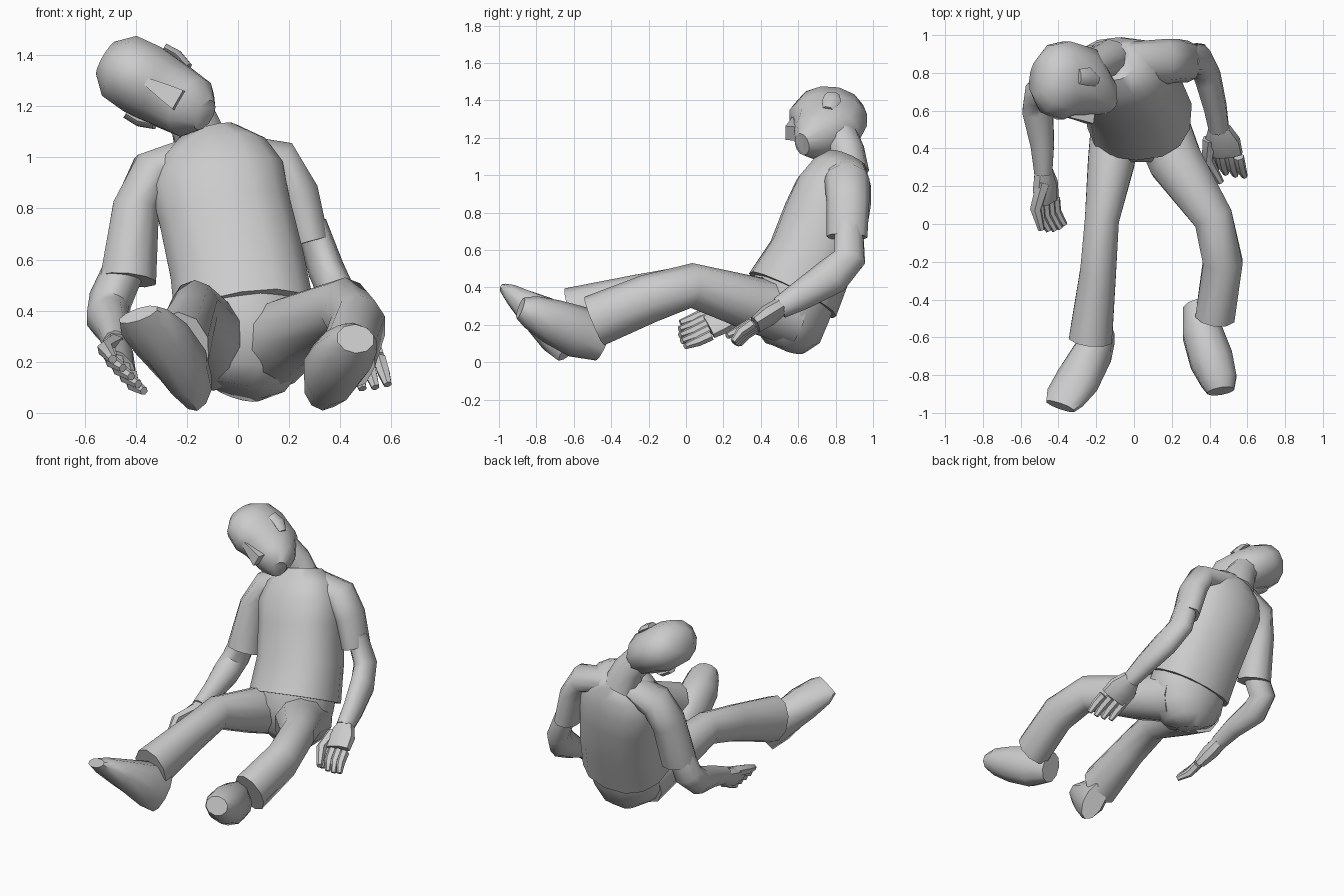
import bpy
import bmesh
import math
from mathutils import Vector, Matrix

default_cube = bpy.data.objects.get("Cube")
if default_cube:
    bpy.data.objects.remove(default_cube, do_unlink=True)

# One plain grey for the whole figure
grey = bpy.data.materials.new("plain grey")
grey.use_nodes = True
grey.diffuse_color = (0.6, 0.6, 0.6, 1)
grey.node_tree.nodes["Principled BSDF"].inputs["Base Color"].default_value = (0.6, 0.6, 0.6, 1)

SIDE_REF = Vector((0, 1, 0))
LEG_REF = Vector((0, 0, 1))
ARM_REF = Vector((0, -1, 1))


def finish(name, bm, angle=50):
    bmesh.ops.recalc_face_normals(bm, faces=bm.faces)
    mesh = bpy.data.meshes.new(name)
    bm.to_mesh(mesh)
    bm.free()
    mesh.materials.append(grey)
    obj = bpy.data.objects.new(name, mesh)
    bpy.context.collection.objects.link(obj)
    bpy.ops.object.select_all(action="DESELECT")
    obj.select_set(True)
    bpy.context.view_layer.objects.active = obj
    bpy.ops.object.shade_smooth_by_angle(angle=math.radians(angle))


def loft(name, rings, ref, sides=10, matrix=None, square=1.0):
    """Skin elliptical rings (x, y, z, half width, half depth) along their path."""
    bm = bmesh.new()
    centres = [Vector(r[:3]) for r in rings]
    loops = []
    for i, ring in enumerate(rings):
        before = centres[max(i - 1, 0)]
        after = centres[min(i + 1, len(rings) - 1)]
        tangent = (after - before).normalized()
        across = ref.cross(tangent).normalized()
        depth = tangent.cross(across)
        loop = []
        for k in range(sides):
            a = math.tau * (k + 0.5) / sides
            c, s = math.cos(a), math.sin(a)
            c = math.copysign(abs(c) ** square, c)
            s = math.copysign(abs(s) ** square, s)
            loop.append(bm.verts.new(centres[i] + across * c * ring[3] + depth * s * ring[4]))
        loops.append(loop)
    for low, high in zip(loops, loops[1:]):
        for k in range(sides):
            n = (k + 1) % sides
            bm.faces.new((low[k], low[n], high[n], high[k]))
    bm.faces.new(loops[0])
    bm.faces.new(loops[-1])
    if matrix:
        bm.transform(matrix)
    finish(name, bm)


# Shirt body, leaning back, and the seat of the trousers
loft("shirt", [
    (.03, .57, .36, .28, .26), (0, .67, .56, .27, .235),
    (-.05, .75, .78, .265, .23), (-.08, .79, .91, .27, .21),
    (-.1, .83, 1.01, .22, .17), (-.12, .86, 1.08, .13, .11),
], SIDE_REF, 14, square=.85)
loft("trouser_seat", [
    (0, .56, .075, .09, .08), (.01, .57, .11, .18, .15),
    (.02, .56, .2, .245, .205), (.03, .56, .34, .265, .245),
    (.02, .61, .44, .26, .23),
], SIDE_REF, 12)

# Trouser legs, bent at the knee
loft("right_trouser_leg", [
    (-.09, .58, .25, .14, .17), (-.12, .33, .32, .13, .145),
    (-.17, .02, .41, .095, .11), (-.19, -.25, .35, .1, .12),
    (-.23, -.61, .25, .12, .15),
], LEG_REF)
loft("left_trouser_leg", [
    (.12, .58, .25, .16, .17), (.22, .33, .32, .15, .145),
    (.42, .03, .41, .11, .12), (.47, -.2, .34, .11, .13),
    (.43, -.49, .22, .11, .14),
], LEG_REF)

# Shoes, heels on the ground and broad toes up
loft("right_shoe", [
    (-.16, -.59, .1, .065, .13), (-.21, -.67, .18, .1, .145),
    (-.3, -.83, .29, .12, .09), (-.365, -.92, .355, .11, .055),
    (-.39, -.965, .385, .085, .03),
], Vector((0, 1, 1)))
loft("left_shoe", [
    (.33, -.44, .1, .075, .1), (.36, -.57, .16, .11, .14),
    (.41, -.72, .22, .12, .12), (.45, -.83, .27, .1, .09),
    (.46, -.885, .29, .075, .06),
], Vector((0, .4, 1)))

# Sleeves, running from the base of the neck
loft("right_sleeve", [
    (-.16, .85, 1.02, .07, .1), (-.34, .81, .94, .09, .13),
    (-.4, .76, .8, .095, .12), (-.43, .69, .52, .115, .11),
], SIDE_REF)
loft("left_sleeve", [
    (-.08, .86, 1.03, .075, .1), (.17, .86, .98, .09, .12),
    (.235, .865, .86, .085, .115), (.285, .86, .67, .075, .11),
], SIDE_REF)

# Bare arms
loft("right_arm", [
    (-.43, .69, .6, .08, .08), (-.5, .69, .44, .085, .09),
    (-.51, .6, .37, .085, .09), (-.485, .42, .32, .065, .07),
    (-.48, .27, .27, .05, .055),
], ARM_REF)
loft("left_arm", [
    (.285, .87, .74, .06, .08), (.345, .875, .56, .07, .09),
    (.39, .78, .46, .07, .1), (.43, .62, .36, .062, .08),
    (.45, .5, .29, .055, .06),
], ARM_REF)


def hand(side, wrist, knuckles, spread, curl, thumb):
    """Flat palm with four curled fingers and a thumb."""
    wrist, knuckles, spread, curl = map(Vector, (wrist, knuckles, spread, curl))
    width = spread.length
    middle = wrist.lerp(knuckles, .5)
    flat = spread.cross(knuckles - wrist).normalized()
    if flat.z < 0:
        flat.negate()
    loft(side + "_palm", [
        (*wrist, width * .6, .05), (*middle, width, .055), (*knuckles, width, .04),
    ], flat, 8)
    reach = (knuckles - wrist).normalized() * .08
    for i in range(4):
        base = knuckles + spread * (i - 1.5) * .5
        joint = base + reach
        tip = joint + curl * (1 - .1 * abs(i - 1.5))
        loft(f"{side}_finger_{i + 1}", [
            (*base, .028, .03), (*joint, .027, .027), (*tip, .017, .017),
        ], flat, 6)
    start, bend, end = (Vector(p) for p in thumb)
    loft(side + "_thumb", [
        (*start, .04, .04), (*bend, .032, .032), (*end, .018, .018),
    ], flat, 6)


hand("right", (-.48, .29, .27), (-.46, .12, .19), (.055, .02, -.06), (.05, -.08, -.03),
     [(-.48, .22, .27), (-.52, .08, .25), (-.49, -.03, .21)])
hand("left", (.45, .51, .3), (.48, .37, .2), (.1, -.02, .01), (.02, -.045, -.06),
     [(.4, .45, .26), (.39, .34, .2), (.46, .22, .14)])

# Neck
loft("neck", [
    (-.13, .88, 1.01, .12, .1), (-.17, .86, 1.13, .1, .095), (-.27, .8, 1.26, .09, .1),
], SIDE_REF)

# Head is built upright facing -y, then tilted onto the right shoulder
tilt = Matrix.Translation((-.33, .76, 1.28)) @ Matrix.Rotation(math.radians(-60), 4, "Y")
loft("head", [
    (0, -.14, -.23, .065, .05), (0, -.09, -.17, .125, .12),
    (0, -.01, -.06, .14, .195), (0, .0, .05, .15, .215),
    (0, .01, .15, .14, .185), (0, .02, .215, .075, .1),
], SIDE_REF, 12, tilt)

# Nose wedge and ears
loft("nose", [
    (0, -.19, -.115, .06, .055), (0, -.18, -.05, .045, .045), (0, -.17, .04, .02, .03),
], SIDE_REF, 4, tilt)
for label, sign in (("left", 1), ("right", -1)):
    loft(label + "_ear", [
        (sign * .13, .0, -.08, .02, .03), (sign * .15, .02, -.02, .022, .05),
        (sign * .15, .02, .04, .02, .04),
    ], SIDE_REF, 6, tilt)
